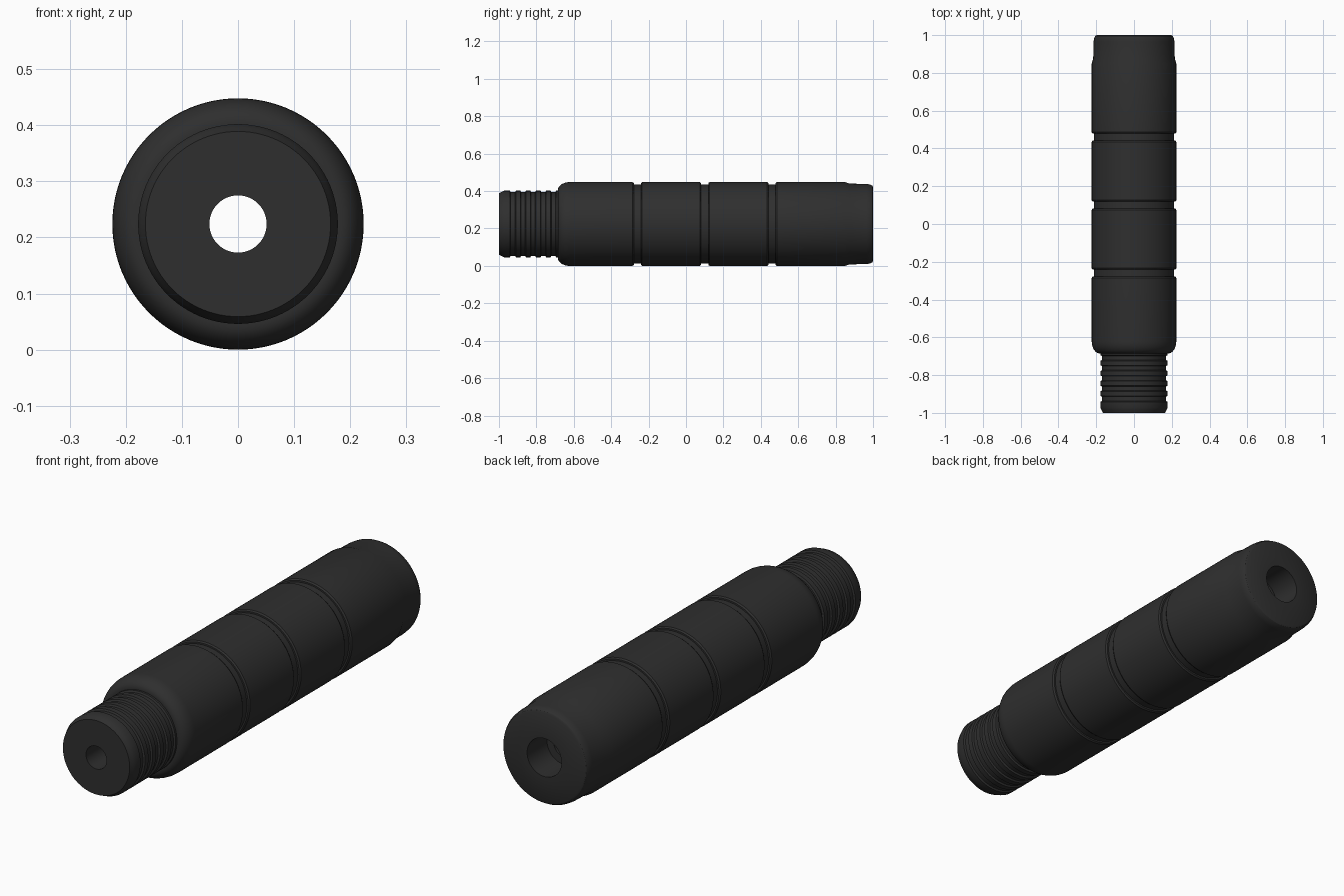
import bpy, bmesh, math

if "Cube" in bpy.data.objects:
    bpy.data.objects.remove(bpy.data.objects["Cube"])

AXIS_Z = 0.224   # height of the tube axis
SEGMENTS = 96

black = bpy.data.materials.new("matte_black")
black.diffuse_color = (0.028, 0.028, 0.028, 1)
black.use_nodes = True
black.node_tree.nodes["Principled BSDF"].inputs["Base Color"].default_value = black.diffuse_color


def lathe(name, profile):
    """Revolve a closed (y, radius) loop about the y axis."""
    bm = bmesh.new()
    rings = []
    for y, r in profile:
        rings.append([bm.verts.new((r * math.cos(2 * math.pi * i / SEGMENTS), y,
                                    AXIS_Z + r * math.sin(2 * math.pi * i / SEGMENTS)))
                      for i in range(SEGMENTS)])
    for k, a in enumerate(rings):
        b = rings[(k + 1) % len(rings)]
        for i in range(SEGMENTS):
            j = (i + 1) % SEGMENTS
            bm.faces.new((a[i], a[j], b[j], b[i]))
    bmesh.ops.recalc_face_normals(bm, faces=bm.faces)
    mesh = bpy.data.meshes.new(name)
    bm.to_mesh(mesh)
    bm.free()
    mesh.materials.append(black)
    obj = bpy.data.objects.new(name, mesh)
    bpy.context.collection.objects.link(obj)
    bpy.context.view_layer.objects.active = obj
    obj.select_set(True)
    bpy.ops.object.shade_smooth_by_angle(angle=math.radians(30))
    obj.select_set(False)
    return obj


# Threaded neck: chamfered tip, then evenly spaced raised rings
outer = [(-1.0, 0.165), (-0.985, 0.172), (-0.972, 0.178), (-0.942, 0.178), (-0.938, 0.170)]
for n in range(5):
    y = -0.91 + 0.054 * n
    outer += [(y - 0.004, 0.170), (y, 0.178), (y + 0.024, 0.178), (y + 0.028, 0.170)]

# Rounded shoulder up to the grip
outer += [(-0.685, 0.170), (-0.685, 0.182)]
for n in range(1, 9):
    a = math.pi / 2 * n / 8
    outer.append((-0.62 - 0.065 * math.cos(a), 0.182 + 0.042 * math.sin(a)))

# Three grooves around the grip, with softened lips
for y in (-0.26, 0.10, 0.46):
    outer += [(y - 0.026, 0.224), (y - 0.019, 0.219), (y - 0.019, 0.212),
              (y + 0.019, 0.212), (y + 0.019, 0.219), (y + 0.026, 0.224)]

# Slight step down and rounded rear rim
outer += [(0.85, 0.224), (0.875, 0.216), (0.965, 0.214),
          (0.985, 0.211), (0.996, 0.205), (1.0, 0.198)]

# Through bore with a wider socket at the rear
bore = [(1.0, 0.085), (0.86, 0.085), (0.86, 0.051), (-1.0, 0.051)]

lathe("threaded_tube_body", outer + bore)
